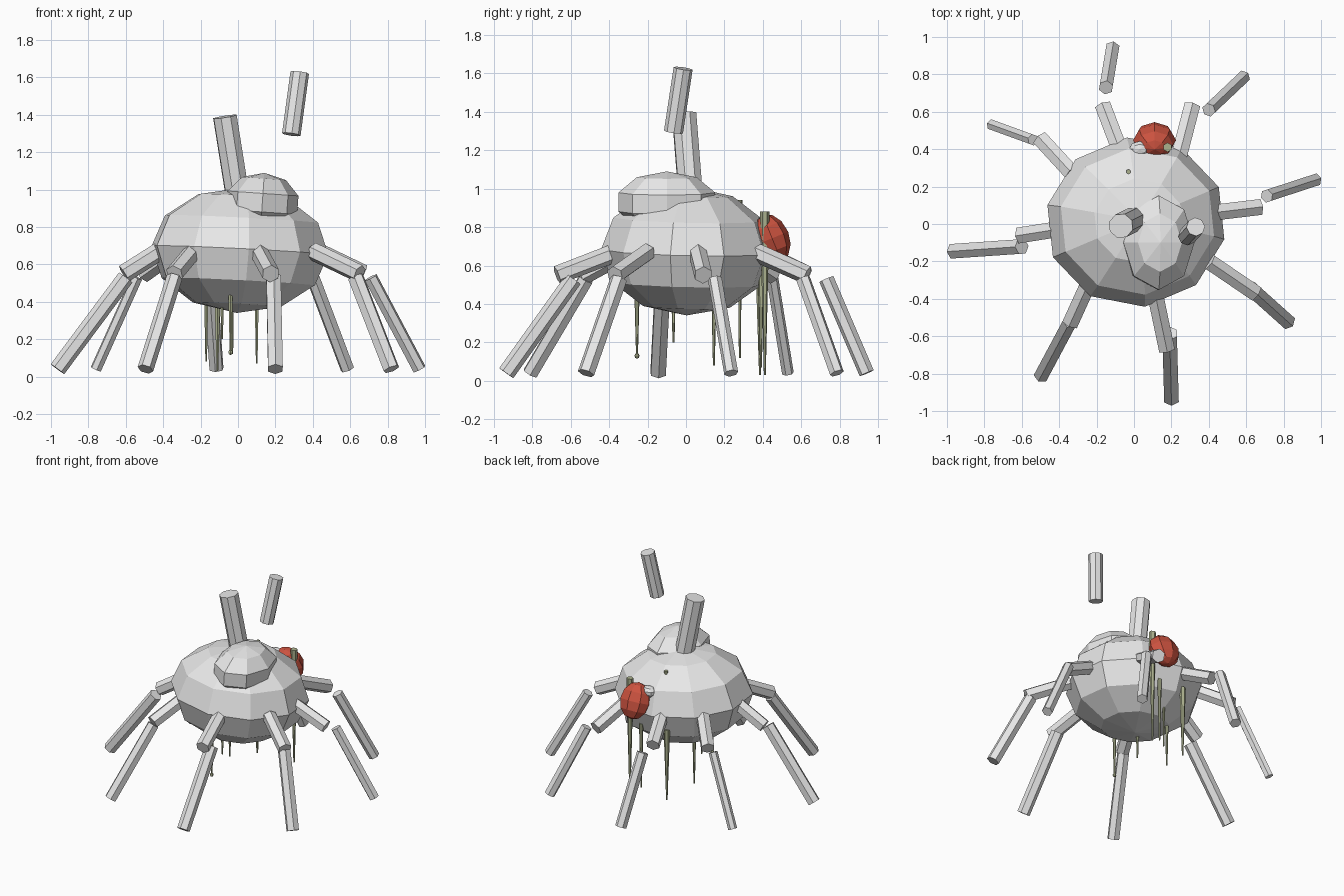
import bpy
import math
from mathutils import Vector

cube = bpy.data.objects.get("Cube")
if cube:
    bpy.data.objects.remove(cube, do_unlink=True)


def make_material(name, color):
    mat = bpy.data.materials.new(name)
    mat.use_nodes = True
    mat.diffuse_color = (*color, 1)
    mat.node_tree.nodes["Principled BSDF"].inputs["Base Color"].default_value = (*color, 1)
    return mat


grey = make_material("pale grey", (0.8, 0.8, 0.8))
red = make_material("brick red", (0.6, 0.085, 0.05))
olive = make_material("olive slime", (0.41, 0.44, 0.27))


def finish(name, mat):
    obj = bpy.context.object
    obj.name = name
    obj.data.name = name
    obj.data.materials.append(mat)
    return obj


def spheroid(name, mat, centre, size, segments, rings, turn=(0, 0, 0)):
    """Flat-shaded low-poly ball; size holds the three radii, turn is in degrees."""
    bpy.ops.mesh.primitive_uv_sphere_add(
        segments=segments, ring_count=rings, radius=1, location=centre,
        rotation=[math.radians(a) for a in turn])
    bpy.context.object.scale = size
    return finish(name, mat)


def rod(name, mat, start, end, r_start, r_end, sides):
    """Straight, optionally tapered rod between two points."""
    start, end = Vector(start), Vector(end)
    axis = end - start
    bpy.ops.mesh.primitive_cone_add(
        vertices=sides, radius1=r_start, radius2=r_end, depth=axis.length,
        location=(start + end) / 2, rotation=axis.to_track_quat("Z", "Y").to_euler())
    return finish(name, mat)


# Main body and the head lump on top of it
spheroid("body", grey, (0.01, 0.01, 0.675), (0.485, 0.455, 0.335), 10, 6, (-1, 3, 6))
spheroid("head", grey, (0.13, -0.1, 0.93), (0.2, 0.265, 0.16), 8, 5, (0, 4, 0))

# Stalk on the back and the loose segment above
rod("stalk", grey, (0.0, 0.025, 0.95), (-0.07, -0.01, 1.39), 0.067, 0.067, 8)
rod("floating_segment", grey, (0.285, -0.065, 1.295), (0.33, -0.015, 1.625), 0.05, 0.05, 8)

# Legs: hip, knee, shin top and foot in plan, then shin radius
legs = {
    "front": ((0.11, -0.36), (0.175, -0.67), (0.19, -0.585), (0.2, -0.935), 0.045),
    "front_left": ((0.4, -0.2), (0.65, -0.37), (0.63, -0.35), (0.82, -0.52), 0.045),
    "left": ((0.42, 0.06), (0.67, 0.09), (0.71, 0.15), (0.97, 0.235), 0.037),
    "back_left": ((0.24, 0.36), (0.31, 0.63), (0.4, 0.61), (0.585, 0.785), 0.038),
    "back": ((-0.07, 0.38), (-0.165, 0.63), (-0.15, 0.73), (-0.115, 0.94), 0.04),
    "back_right": ((-0.33, 0.27), (-0.5, 0.455), (-0.54, 0.45), (-0.76, 0.53), 0.031),
    "right": ((-0.42, -0.03), (-0.61, -0.06), (-0.6, -0.12), (-0.965, -0.145), 0.045),
    "front_right": ((-0.24, -0.31), (-0.34, -0.53), (-0.34, -0.52), (-0.495, -0.81), 0.043),
}
for side, (hip, knee, shin, foot, radius) in legs.items():
    rod(side + "_thigh", grey, (*hip, 0.67), (*knee, 0.55), 0.049, 0.049, 6)
    rod(side + "_shin", grey, (*shin, 0.53), (*foot, 0.04), radius, radius, 6)

# Red sac leaning on the back, with a small grey nub beside it
spheroid("red_sac", red, (0.11, 0.448, 0.742), (0.115, 0.09, 0.13), 8, 6, (22, 0, 0))
spheroid("sac_nub", grey, (0.03, 0.4, 0.815), (0.06, 0.045, 0.04), 8, 5)

# Slime drips: x, y, top and bottom height, top radius
drips = [
    (-0.04, -0.255, 0.47, 0.13, 0.014),
    (-0.085, -0.065, 0.42, 0.2, 0.011),
    (-0.17, 0.145, 0.45, 0.08, 0.013),
    (-0.03, 0.28, 0.94, 0.12, 0.013),
    (0.1, 0.39, 0.55, 0.07, 0.015),
    (0.18, 0.41, 0.88, 0.03, 0.025),
    (-0.11, 0.385, 0.56, 0.03, 0.022),
]
for number, (x, y, top, bottom, radius) in enumerate(drips, 1):
    rod(f"drip_{number}", olive, (x, y, top), (x, y, bottom), radius, 0.005, 6)
spheroid("drip_bead", olive, (-0.04, -0.255, 0.13), (0.013, 0.013, 0.015), 6, 4)
